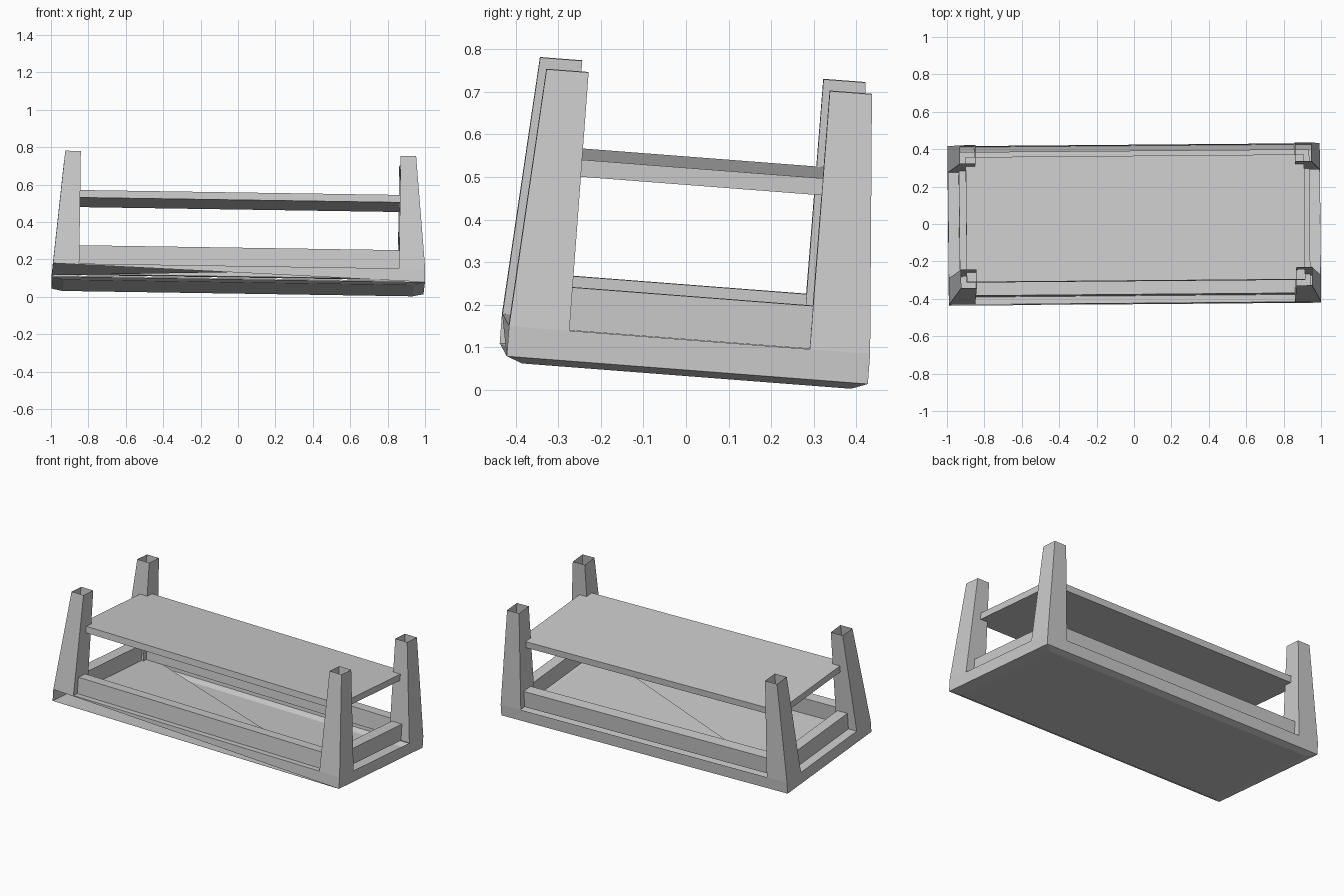
import bpy, bmesh
from mathutils import Vector, Matrix

if "Cube" in bpy.data.objects:
    bpy.data.objects.remove(bpy.data.objects["Cube"])

mat = bpy.data.materials.new("plain grey")
mat.use_nodes = True
grey = (0.6, 0.6, 0.6, 1)
mat.diffuse_color = grey
mat.node_tree.nodes["Principled BSDF"].inputs["Base Color"].default_value = grey

# The upturned table rests slightly tilted
up = Vector((0.0147, 0.077, 1)).normalized()
along = Vector((1, 0.0095, 0))
along = (along - up * along.dot(up)).normalized()
across = up.cross(along)
tilt = Matrix.Translation((0, -0.01, 0)) @ Matrix((along, across, up)).transposed().to_4x4()


def finish(name, bm):
    bm.transform(tilt)
    mesh = bpy.data.meshes.new(name)
    bm.to_mesh(mesh)
    bm.free()
    mesh.materials.append(mat)
    obj = bpy.data.objects.new(name, mesh)
    bpy.context.collection.objects.link(obj)
    return obj


def ring(bm, x0, x1, y0, y1, z):
    return [bm.verts.new(p) for p in ((x0, y0, z), (x1, y0, z), (x1, y1, z), (x0, y1, z))]


def walls(bm, low, high, skip=()):
    for i in range(4):
        if i not in skip:
            j = (i + 1) % 4
            bm.faces.new((low[i], low[j], high[j], high[i]))


def box(name, x0, x1, y0, y1, z0, z1):
    bm = bmesh.new()
    low, high = ring(bm, x0, x1, y0, y1, z0), ring(bm, x0, x1, y0, y1, z1)
    walls(bm, low, high)
    bm.faces.new(low[::-1])
    bm.faces.new(high)
    return finish(name, bm)


# Hollow tabletop: chamfered below, half of the front and of the upper sheet open
bm = bmesh.new()
base = ring(bm, -0.937, 0.937, -0.387, 0.387, 0.047)
edge = ring(bm, -0.995, 0.995, -0.425, 0.425, 0.062)
rim = ring(bm, -0.995, 0.995, -0.425, 0.425, 0.133)
bm.faces.new(base[::-1])
walls(bm, base, edge)
walls(bm, edge, rim, skip=(0,))
bm.faces.new((rim[0], edge[1], rim[1]))
bm.faces.new((rim[0], rim[1], rim[3]))
finish("tabletop", bm)

# Apron frame
AX, AY, T, Z0, Z1 = 0.937, 0.385, 0.07, 0.133, 0.234
for side, s in (("front", -1), ("back", 1)):
    y0, y1 = sorted((s * AY, s * (AY - T)))
    box(side + "_apron", -AX, AX, y0, y1, Z0, Z1)
for side, s in (("right", -1), ("left", 1)):
    x0, x1 = sorted((s * AX, s * (AX - T)))
    box(side + "_apron", x0, x1, -AY + T, AY - T, Z0, Z1)

# Shelf held between the legs
box("shelf", -0.905, 0.905, -0.335, 0.335, 0.494, 0.534)

# Tapered legs, open tubes with upright inner faces
for xn, sx in (("right", -1), ("left", 1)):
    for yn, sy in (("front", -1), ("back", 1)):
        bm = bmesh.new()
        foot = ring(bm, *sorted((sx * 0.855, sx * 0.995)), *sorted((sy * 0.283, sy * 0.425)), 0.133)
        tip = ring(bm, *sorted((sx * 0.855, sx * 0.938)), *sorted((sy * 0.284, sy * 0.383)), 0.74)
        walls(bm, foot, tip)
        finish(f"{yn}_{xn}_leg", bm)
